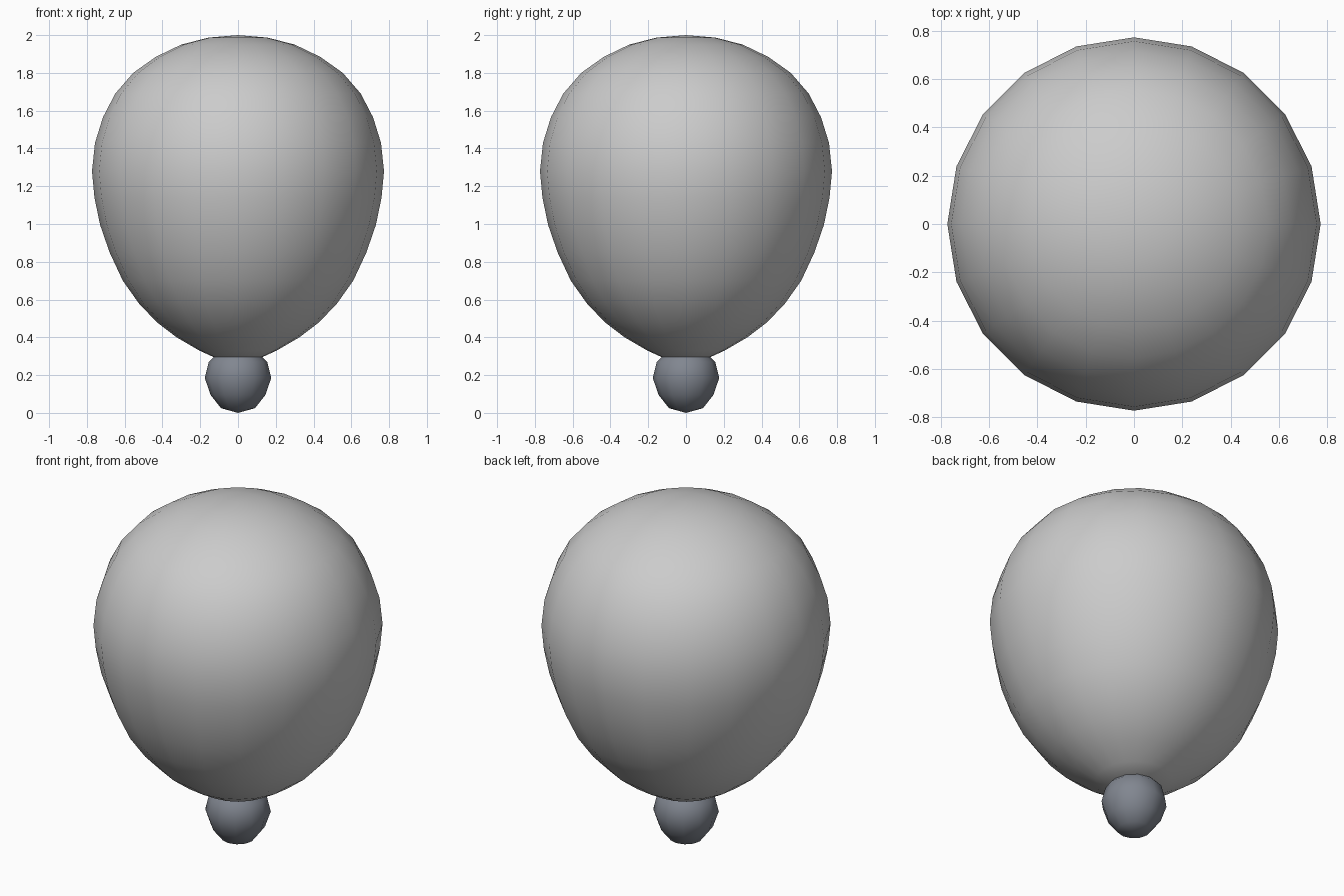
import bpy, bmesh, math

if "Cube" in bpy.data.objects:
    bpy.data.objects.remove(bpy.data.objects["Cube"])

def lathe(name, profile, sides):
    """Spin an (r, z) profile round the z axis, smooth shaded."""
    bm = bmesh.new()
    rings = []
    for r, z in profile:
        n = sides if r > 0 else 1
        rings.append([bm.verts.new((r * math.cos(2 * math.pi * i / sides),
                                    r * math.sin(2 * math.pi * i / sides), z)) for i in range(n)])
    for a, b in zip(rings, rings[1:]):
        for i in range(sides):
            j = (i + 1) % sides
            loop = [a[i % len(a)], a[j % len(a)], b[j % len(b)], b[i % len(b)]]
            bm.faces.new(list(dict.fromkeys(loop)))
    bmesh.ops.recalc_face_normals(bm, faces=bm.faces)
    for f in bm.faces:
        f.smooth = True
    mesh = bpy.data.meshes.new(name)
    bm.to_mesh(mesh)
    bm.free()
    obj = bpy.data.objects.new(name, mesh)
    bpy.context.collection.objects.link(obj)
    return obj

# Egg-shaped balloon body
lathe("balloon_body", [
    (0, 0.29), (0.13, 0.296), (0.205, 0.33), (0.325, 0.40), (0.43, 0.48),
    (0.525, 0.58), (0.61, 0.70), (0.68, 0.85), (0.73, 0.995), (0.76, 1.14),
    (0.773, 1.28), (0.757, 1.43), (0.715, 1.565), (0.65, 1.69), (0.555, 1.80),
    (0.435, 1.885), (0.30, 1.95), (0.155, 1.987), (0, 2.0)], 20)

# Small round knot below
knot = lathe("knot", [
    (0, 0), (0.09, 0.025), (0.145, 0.095), (0.176, 0.185),
    (0.155, 0.27), (0.09, 0.335), (0, 0.36)], 12)
mat = bpy.data.materials.new("knot_grey")
mat.diffuse_color = (0.22, 0.24, 0.28, 1)
mat.use_nodes = True
mat.node_tree.nodes["Principled BSDF"].inputs["Base Color"].default_value = mat.diffuse_color
knot.data.materials.append(mat)
